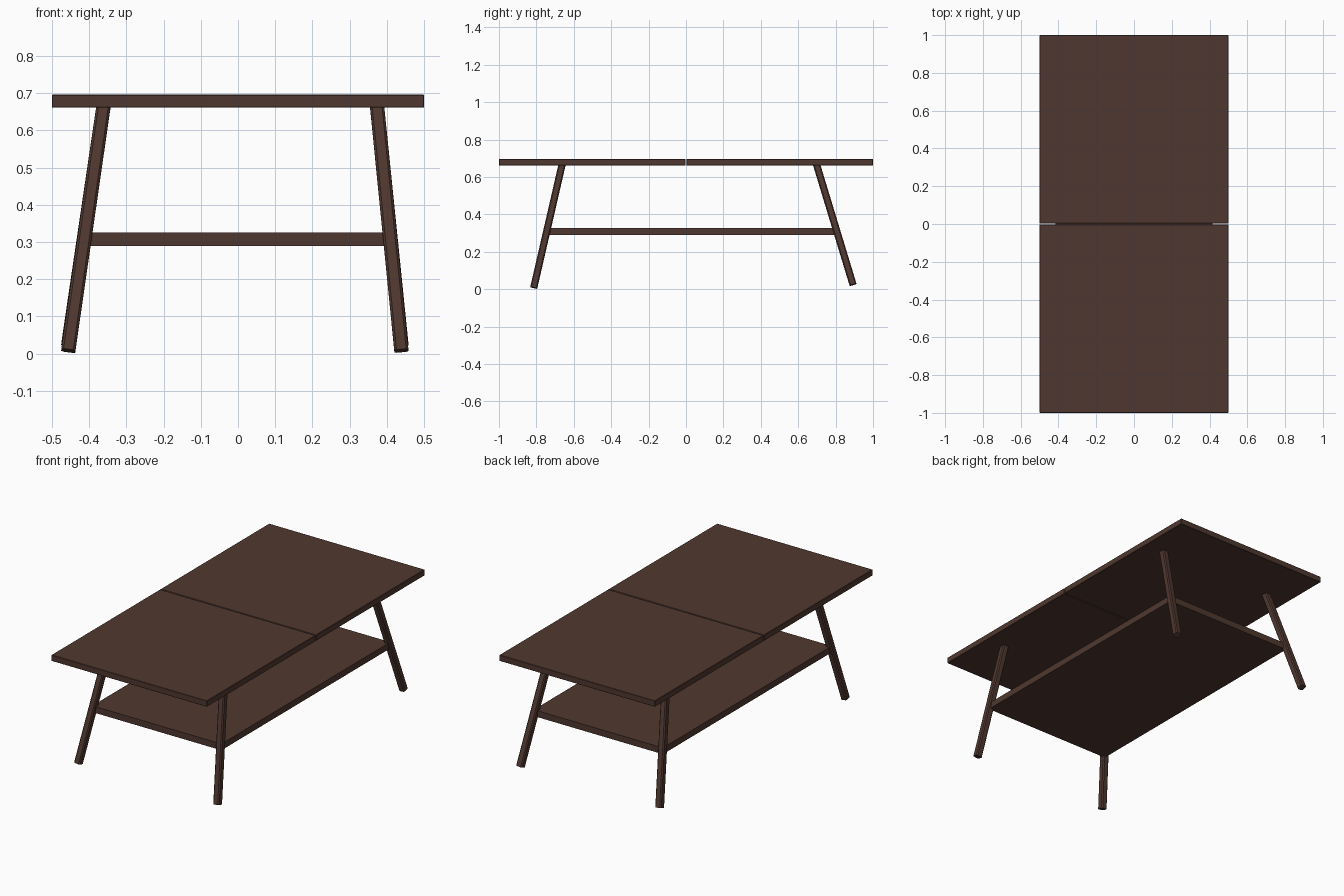
import bpy, bmesh
from mathutils import Vector, Matrix

if "Cube" in bpy.data.objects:
    bpy.data.objects.remove(bpy.data.objects["Cube"])

wood = bpy.data.materials.new("dark brown wood")
wood.diffuse_color = (0.080, 0.039, 0.029, 1)
wood.use_nodes = True
wood.node_tree.nodes["Principled BSDF"].inputs["Base Color"].default_value = wood.diffuse_color


def box(name, lo, hi, bevel=0.0, matrix=None, long_edges_only=False):
    """Box between two corners, optionally chamfered and placed by a matrix."""
    lo, hi = Vector(lo), Vector(hi)
    bm = bmesh.new()
    bmesh.ops.create_cube(bm, size=1)
    bmesh.ops.scale(bm, vec=hi - lo, verts=bm.verts)
    bmesh.ops.translate(bm, vec=(lo + hi) / 2, verts=bm.verts)
    if bevel:
        edges = [e for e in bm.edges if not long_edges_only
                 or abs(e.verts[0].co.z - e.verts[1].co.z) > 0.1]
        bmesh.ops.bevel(bm, geom=edges, offset=bevel, segments=1,
                        profile=0.5, affect='EDGES')
    mesh = bpy.data.meshes.new(name)
    bm.to_mesh(mesh)
    bm.free()
    mesh.materials.append(wood)
    obj = bpy.data.objects.new(name, mesh)
    bpy.context.collection.objects.link(obj)
    if matrix:
        obj.matrix_world = matrix
    return obj


def leg(name, foot, top, width=0.038):
    """Slanted square leg with chamfered long edges, cut square at the foot."""
    foot, top = Vector(foot), Vector(top)
    axis = top - foot
    turn = Vector((0, 0, 1)).rotation_difference(axis).to_matrix().to_4x4()
    h = width / 2
    box(name, (-h, -h, 0), (h, h, axis.length + 0.012), 0.006,
        Matrix.Translation(foot) @ turn, True)


# Table top in two halves with a narrow seam
GAP = 0.0025
box("front_top_panel", (-0.5, -1, 0.661), (0.5, -GAP, 0.696), 0.002)
box("back_top_panel", (-0.5, GAP, 0.661), (0.5, 1, 0.696), 0.002)

# Lower shelf, corners let into the legs
box("lower_shelf", (-0.415, -0.745, 0.289), (0.415, 0.805, 0.326))

# Splayed legs: (foot x, top x) per side, (foot y, top y, foot z) per end
sides = {"left": (-0.456, -0.362), "right": (0.439, 0.374)}
ends = {"front": (-0.814, -0.664, 0.008), "back": (0.893, 0.700, 0.024)}
for end, (fy, ty, fz) in ends.items():
    for side, (fx, tx) in sides.items():
        leg(f"{end}_{side}_leg", (fx, fy, fz), (tx, ty, 0.66))
